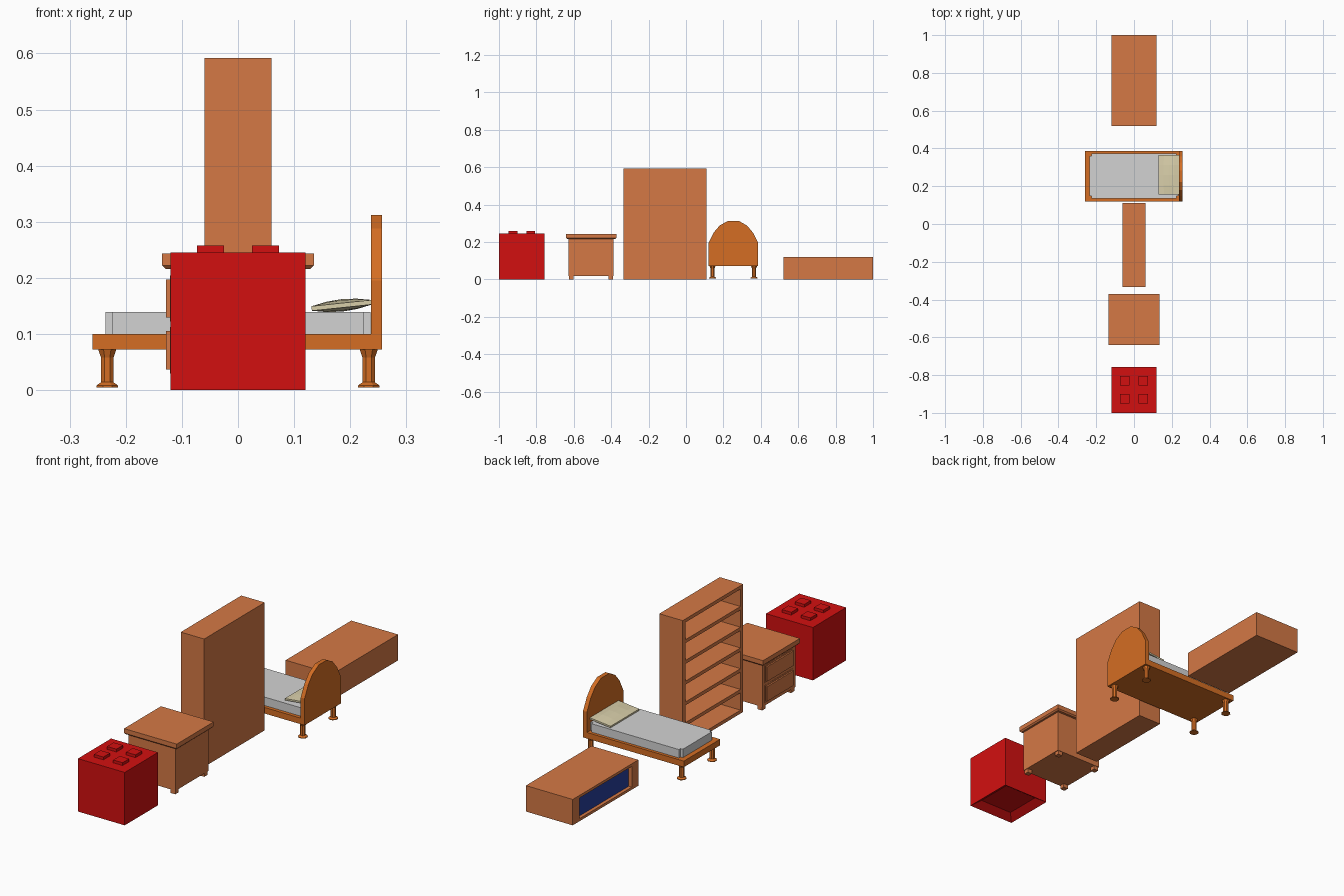
import bpy, bmesh
from math import pi, radians
from mathutils import Matrix, Vector

if "Cube" in bpy.data.objects:
    bpy.data.objects.remove(bpy.data.objects["Cube"])


def material(name, r, g, b):
    m = bpy.data.materials.new(name)
    m.use_nodes = True
    m.diffuse_color = (r, g, b, 1)
    m.node_tree.nodes["Principled BSDF"].inputs["Base Color"].default_value = (r, g, b, 1)
    return m


WOOD = material("brown wood", 0.66, 0.19, 0.06)
BED = material("orange wood", 0.66, 0.155, 0.017)
RED = material("red", 0.65, 0.005, 0.005)
SHEET = material("light grey", 0.65, 0.65, 0.65)
PILLOW = material("cream", 0.69, 0.62, 0.40)
BLUE = material("dark blue", 0.02, 0.05, 0.34)


def finish(name, bm, mat):
    bmesh.ops.recalc_face_normals(bm, faces=bm.faces[:])
    mesh = bpy.data.meshes.new(name)
    bm.to_mesh(mesh)
    bm.free()
    mesh.materials.append(mat)
    ob = bpy.data.objects.new(name, mesh)
    bpy.context.collection.objects.link(ob)
    return ob


def box_mesh(x, y, z):
    """Box from (low, high) ranges."""
    bm = bmesh.new()
    bmesh.ops.create_cube(bm, size=1)
    for v in bm.verts:
        v.co = Vector([(r[0] + r[1]) / 2 + c * (r[1] - r[0]) for c, r in zip(v.co, (x, y, z))])
    return bm


def box(name, x, y, z, mat):
    return finish(name, box_mesh(x, y, z), mat)


def cabinet(name, x, y, z, back, side, board, shelves=0):
    """Open-fronted case facing -x, made from boards."""
    inner_y = (y[0] + side, y[1] - side)
    box(name + "_back", (back, x[1]), y, z, WOOD)
    box(name + "_side_a", (x[0], back), (y[0], inner_y[0]), z, WOOD)
    box(name + "_side_b", (x[0], back), (inner_y[1], y[1]), z, WOOD)
    step = (z[1] - z[0] - board) / (shelves + 1)
    for i in range(shelves + 2):
        low = z[0] + i * step
        box(f"{name}_board_{i + 1}", (x[0], back), inner_y, (low, low + board), WOOD)
    return inner_y


# Tall bookcase
cabinet("bookcase", (-0.06, 0.06), (-0.333, 0.11), (0, 0.592), 0.048, 0.02, 0.016, 5)

# Low cabinet with a blue panel set into its front
span = cabinet("low_cabinet", (-0.12, 0.12), (0.52, 1), (0, 0.12), -0.1, 0.048, 0.012)
box("blue_panel", (-0.104, -0.099), span, (0.012, 0.108), BLUE)

# Red block with four raised squares and a recessed underside
bm = box_mesh((-0.12, 0.12), (-1, -0.757), (0, 0.245))
bottom = [f for f in bm.faces if f.calc_center_median().z < 0.01]
bmesh.ops.inset_region(bm, faces=bottom, thickness=0.05)
bmesh.ops.translate(bm, verts=bottom[0].verts[:], vec=(0, 0, 0.025))
finish("red_block", bm, RED)
for i, sx in enumerate((-0.049, 0.049)):
    for j, sy in enumerate((-0.925, -0.83)):
        box(f"block_stud_{i}{j}", (sx - 0.024, sx + 0.024), (sy - 0.024, sy + 0.024),
            (0.24, 0.258), RED)

# Nightstand: body, moulded top, drawers and feet
box("nightstand_body", (-0.12, 0.12), (-0.628, -0.388), (0.018, 0.22), WOOD)
bm = box_mesh((-0.135, 0.135), (-0.641, -0.371), (0.216, 0.243))
low = [e for e in bm.edges if all(v.co.z < 0.22 for v in e.verts)]
bmesh.ops.bevel(bm, geom=low, offset=0.006, segments=1, affect='EDGES')
finish("nightstand_top", bm, WOOD)
for i, z in enumerate((0.03, 0.122)):
    bm = box_mesh((-0.128, -0.11), (-0.612, -0.404), (z, z + 0.082))
    front = [e for e in bm.edges if all(v.co.x < -0.12 for v in e.verts)]
    bmesh.ops.bevel(bm, geom=front, offset=0.007, segments=2, affect='EDGES')
    finish(f"nightstand_drawer_{i + 1}", bm, WOOD)
for i, fx in enumerate((-0.105, 0.105)):
    for j, fy in enumerate((-0.614, -0.402)):
        box(f"nightstand_foot_{i}{j}", (fx - 0.012, fx + 0.012), (fy - 0.012, fy + 0.012),
            (0, 0.02), WOOD)

# Bed frame and mattress
box("bed_frame", (-0.259, 0.257), (0.12, 0.386), (0.072, 0.1), BED)
bm = box_mesh((-0.236, 0.236), (0.136, 0.372), (0.095, 0.139))
upright = [e for e in bm.edges if abs(e.verts[0].co.z - e.verts[1].co.z) > 0.01]
bmesh.ops.bevel(bm, geom=upright, offset=0.012, segments=2, affect='EDGES')
finish("mattress", bm, SHEET)

# Arched headboard
half = [(0.133, 0.072), (0.133, 0.195), (0.105, 0.25), (0.073, 0.288), (0.03, 0.312)]
outline = half + [(-y, z) for y, z in reversed(half)]
bm = bmesh.new()
face = bm.faces.new([bm.verts.new((0.237, 0.253 + y, z)) for y, z in outline])
ext = bmesh.ops.extrude_face_region(bm, geom=[face])
bmesh.ops.translate(bm, vec=(0.02, 0, 0),
                    verts=[v for v in ext["geom"] if isinstance(v, bmesh.types.BMVert)])
finish("headboard", bm, BED)

# Turned bed legs with flared feet, stacked from tapered sections
leg = [(0.005, 0.021), (0.008, 0.021), (0.014, 0.012), (0.058, 0.012), (0.074, 0.018)]
for i, lx in enumerate((-0.233, 0.233)):
    for j, ly in enumerate((0.142, 0.364)):
        bm = bmesh.new()
        for (z0, r0), (z1, r1) in zip(leg, leg[1:]):
            place = Matrix.Translation((lx, ly, (z0 + z1) / 2)) @ Matrix.Rotation(pi / 8, 4, 'Z')
            bmesh.ops.create_cone(bm, cap_ends=True, segments=8, radius1=r0, radius2=r1,
                                  depth=z1 - z0, matrix=place)
        finish(f"bed_leg_{i}{j}", bm, BED)

# Pillow: puffed slab leaning on the headboard
bm = bmesh.new()
bmesh.ops.create_cube(bm, size=2)
bmesh.ops.subdivide_edges(bm, edges=bm.edges[:], cuts=3, use_grid_fill=True)
for v in bm.verts:
    u, w, t = v.co
    puff = 0.004 + 0.007 * (1 - u * u) * (1 - w * w)
    v.co = (0.054 * u, 0.105 * w, puff * t)
bmesh.ops.transform(bm, verts=bm.verts[:], matrix=Matrix.Translation((0.185, 0.26, 0.151))
                    @ Matrix.Rotation(radians(-6), 4, 'Y'))
finish("pillow", bm, PILLOW)
